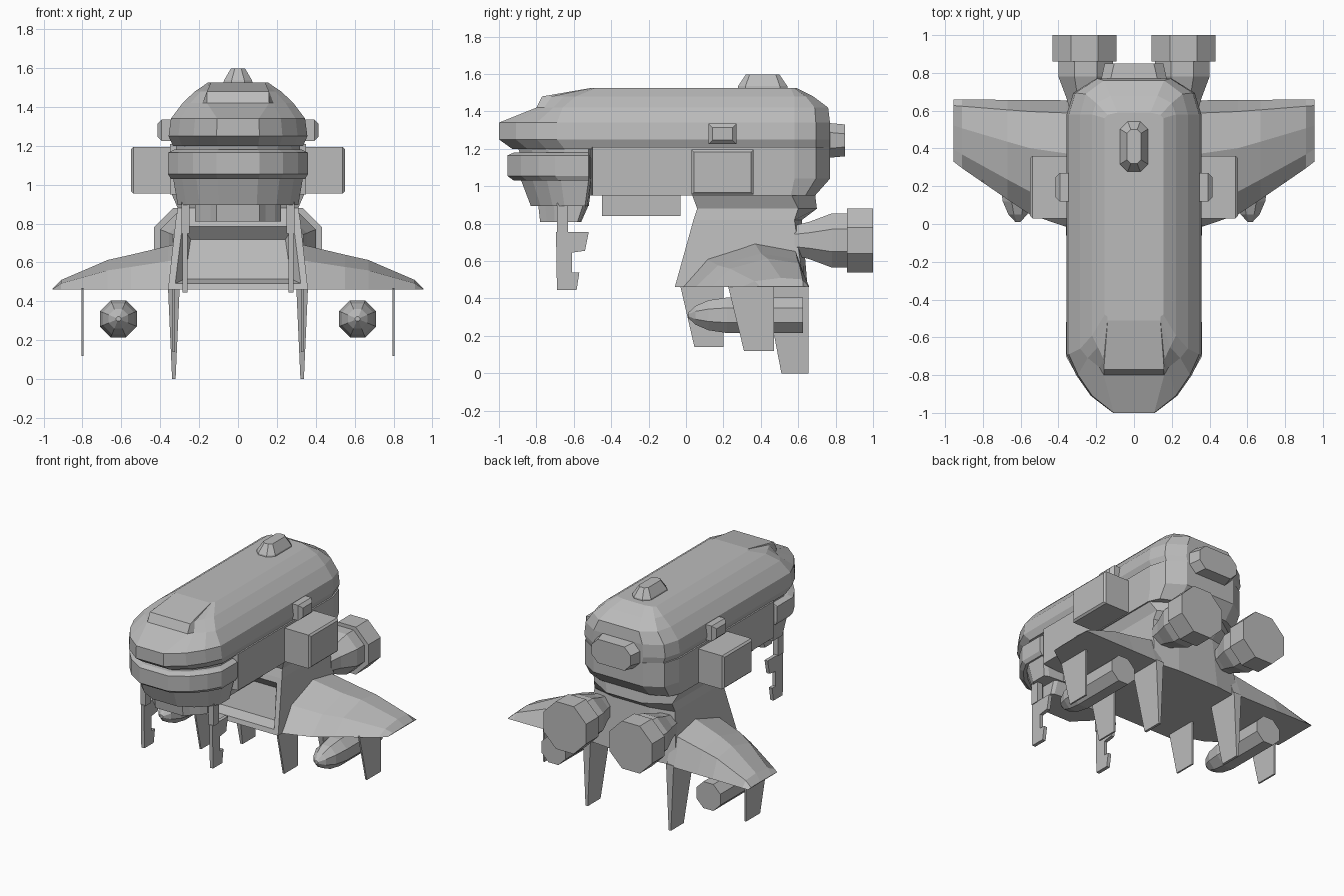
import bpy, bmesh, math
from mathutils import Vector

cube = bpy.data.objects.get("Cube")
if cube:
    bpy.data.objects.remove(cube, do_unlink=True)

grey = bpy.data.materials.new("hull grey")
grey.use_nodes = True
COLOR = (0.5, 0.5, 0.5, 1)
grey.diffuse_color = COLOR
grey.node_tree.nodes["Principled BSDF"].inputs["Base Color"].default_value = COLOR


def finish(name, bm, mirror=False):
    bmesh.ops.remove_doubles(bm, verts=bm.verts, dist=0.0005)
    bmesh.ops.recalc_face_normals(bm, faces=bm.faces)
    mesh = bpy.data.meshes.new(name)
    bm.to_mesh(mesh)
    bm.free()
    mesh.materials.append(grey)
    obj = bpy.data.objects.new(name, mesh)
    bpy.context.collection.objects.link(obj)
    if mirror:
        obj.modifiers.new("Mirror", 'MIRROR')
    return obj


def skin(rings):
    """Bridge equal-length rings and cap both ends."""
    bm = bmesh.new()
    loops = [[bm.verts.new(p) for p in ring] for ring in rings]
    n = len(loops[0])
    for a, b in zip(loops, loops[1:]):
        for i in range(n):
            j = (i + 1) % n
            bm.faces.new((a[i], a[j], b[j], b[i]))
    bm.faces.new(loops[0])
    bm.faces.new(loops[-1])
    return bm


def loft(name, rings, mirror=False):
    return finish(name, skin(rings), mirror)


def both_sides(half):
    return half + [(-x, y, z) for x, y, z in reversed(half)]


def hull_ring(z, w, front, mid_front, mid_back, back, tip=0.31):
    """Rounded plan outline at one height."""
    d, e = mid_front - front, back - mid_back
    return both_sides([
        (tip * w, front, z), (max(tip, 0.64) * w, front + 0.29 * d, z),
        (max(tip, 0.86) * w, front + 0.65 * d, z), (w, mid_front, z),
        (w, mid_back, z), (0.9 * w, mid_back + 0.6 * e, z), (0.56 * w, back, z)])


def box(name, x, y, z, mirror=False, chamfer=0):
    bm = bmesh.new()
    bmesh.ops.create_cube(bm, size=1)
    for v in bm.verts:
        v.co = [lo + (c + 0.5) * (hi - lo) for c, (lo, hi) in zip(v.co, (x, y, z))]
    if chamfer:
        edges = [e for e in bm.edges if all(v.co.x > x[1] - 0.001 for v in e.verts)]
        bmesh.ops.bevel(bm, geom=edges, offset=chamfer, segments=1, affect='EDGES')
    return finish(name, bm, mirror)


def turned(name, x, z, profile):
    """Eight-sided body along y from (y, flat radius) pairs, one per side."""
    rings = []
    for y, r in profile:
        r /= math.cos(math.pi / 8)
        angles = [math.pi * (2 * k + 1) / 8 for k in range(8)]
        rings.append([(x + r * math.cos(a), y, z + r * math.sin(a)) for a in angles])
    return loft(name, rings, True)


def plate(name, x, outline, thick, tip_thick=None):
    """Plate in the yz plane, optionally thinner at its lowest points."""
    tip = tip_thick or thick
    low = min(z for y, z in outline)
    rings = []
    for side in (-1, 1):
        rings.append([(x + side * (tip if z < low + 0.01 else thick) / 2, y, z)
                      for y, z in outline])
    return loft(name, rings, True)


# Main hull
loft("upper_hull", [
    hull_ring(1.20, 0.335, -0.93, -0.65, 0.58, 0.77),
    hull_ring(1.25, 0.357, -1.00, -0.69, 0.58, 0.77),
    hull_ring(1.34, 0.345, -1.00, -0.69, 0.58, 0.77),
    hull_ring(1.42, 0.285, -0.80, -0.66, 0.58, 0.76, 0.56),
    hull_ring(1.48, 0.222, -0.77, -0.59, 0.58, 0.68, 0.72),
    hull_ring(1.525, 0.155, -0.51, -0.48, 0.56, 0.59, 0.9)])
loft("lower_hull", [
    hull_ring(0.95, 0.35, -0.52, -0.50, 0.56, 0.69),
    hull_ring(1.04, 0.35, -0.52, -0.50, 0.58, 0.77),
    hull_ring(1.21, 0.35, -0.52, -0.50, 0.58, 0.77)])
box("belly_box", (-0.22, 0.22), (-0.45, -0.03), (0.84, 0.96))

# Jaw under the nose
loft("jaw_neck", [
    hull_ring(1.15, 0.32, -0.88, -0.65, -0.52, -0.50),
    hull_ring(1.21, 0.32, -0.90, -0.65, -0.52, -0.50)])
loft("jaw_band", [
    hull_ring(1.03, 0.345, -0.92, -0.68, -0.52, -0.51),
    hull_ring(1.055, 0.36, -0.955, -0.70, -0.52, -0.51),
    hull_ring(1.165, 0.36, -0.955, -0.70, -0.52, -0.51),
    hull_ring(1.18, 0.33, -0.92, -0.68, -0.52, -0.51)])
loft("chin", [
    hull_ring(0.895, 0.31, -0.83, -0.65, -0.54, -0.52),
    hull_ring(1.04, 0.335, -0.885, -0.67, -0.52, -0.50)])
loft("chin_base", [
    hull_ring(0.81, 0.22, -0.78, -0.66, -0.58, -0.56, 0.5),
    hull_ring(0.90, 0.22, -0.79, -0.66, -0.55, -0.52, 0.5)])
box("claw_mount", (0.25, 0.29), (-0.69, -0.63), (0.75, 0.91), True)
plate("claw", 0.272, [
    (-0.695, 0.755), (-0.52, 0.755), (-0.54, 0.655), (-0.61, 0.645), (-0.61, 0.54),
    (-0.57, 0.54), (-0.585, 0.445), (-0.69, 0.445)], 0.025)


# Lower rear body with a recessed front panel
def body_ring(z, w, front, mid_back, back):
    return both_sides([(w, front, z), (w, mid_back, z), (0.45 * w, back, z)])


bm = skin([
    body_ring(0.46, 0.36, -0.06, 0.63, 0.65), body_ring(0.82, 0.32, 0.04, 0.58, 0.62),
    body_ring(0.88, 0.31, 0.06, 0.60, 0.70), body_ring(0.96, 0.345, 0.03, 0.56, 0.69)])
bmesh.ops.recalc_face_normals(bm, faces=bm.faces)
panel = min((f for f in bm.faces if f.normal.y < -0.8),
            key=lambda f: f.calc_center_median().z)
bmesh.ops.inset_region(bm, faces=[panel], thickness=0.05)
bmesh.ops.inset_region(bm, faces=[panel], thickness=0.065, depth=-0.07)
finish("rear_body", bm)

# Wings: flat underneath, arched on top
def wing_section(x, lead, trail, peak):
    span, rise = trail - lead, peak - 0.46
    shape = ((0, 0), (0.2, 0.65), (0.58, 1), (0.9, 0.83), (1, 0))
    return [(x, lead + s * span, 0.46 + h * rise) for s, h in shape]


loft("wing", [
    wing_section(0.30, -0.03, 0.65, 0.70), wing_section(0.36, -0.015, 0.655, 0.685),
    wing_section(0.55, 0.05, 0.656, 0.64), wing_section(0.67, 0.13, 0.657, 0.613),
    wing_section(0.91, 0.295, 0.66, 0.51), wing_section(0.955, 0.33, 0.66, 0.465)], True)

# Fins below the wings
plate("front_fin", 0.33, [(-0.03, 0.465), (0.2, 0.465), (0.2, 0.14), (0.045, 0.14)], 0.012)
plate("outer_fin", 0.80, [(0.225, 0.465), (0.47, 0.465), (0.47, 0.12), (0.31, 0.12)], 0.012)
plate("rear_fin", 0.33, [(0.42, 0.47), (0.655, 0.47), (0.655, 0.0), (0.51, 0.0)], 0.06, 0.018)

# Slung pods and engines
turned("slung_pod", 0.615, 0.31, [(0.01, 0.012), (0.05, 0.05), (0.12, 0.08),
                                  (0.22, 0.095), (0.625, 0.095)])
turned("engine_nozzle", 0.262, 0.71, [(0.86, 0.17), (1.0, 0.17)])
turned("engine_body", 0.255, 0.71, [(0.58, 0.08), (0.66, 0.10), (0.78, 0.145), (0.87, 0.145)])

# Side boxes and hull fittings
box("side_box", (0.33, 0.55), (0.03, 0.36), (0.955, 1.195), True, 0.012)
box("side_light", (0.33, 0.415), (0.12, 0.27), (1.225, 1.335), True, 0.022)


def octagon(w, l, cut):
    half = [(w - cut, -l), (w, -l + cut), (w, l - cut), (w - cut, l)]
    return half + [(-a, b) for a, b in reversed(half)]


loft("top_turret", [[(a, 0.41 + b, z) for a, b in octagon(w, l, c)]
                    for z, w, l, c in ((1.51, 0.075, 0.135, 0.04),
                                       (1.535, 0.073, 0.132, 0.04),
                                       (1.597, 0.037, 0.09, 0.02))])
loft("rear_hatch", [[(a, y, 1.245 + b) for a, b in octagon(w, l, 0.05)]
                    for y, w, l in ((0.74, 0.18, 0.095), (0.85, 0.155, 0.085))])
